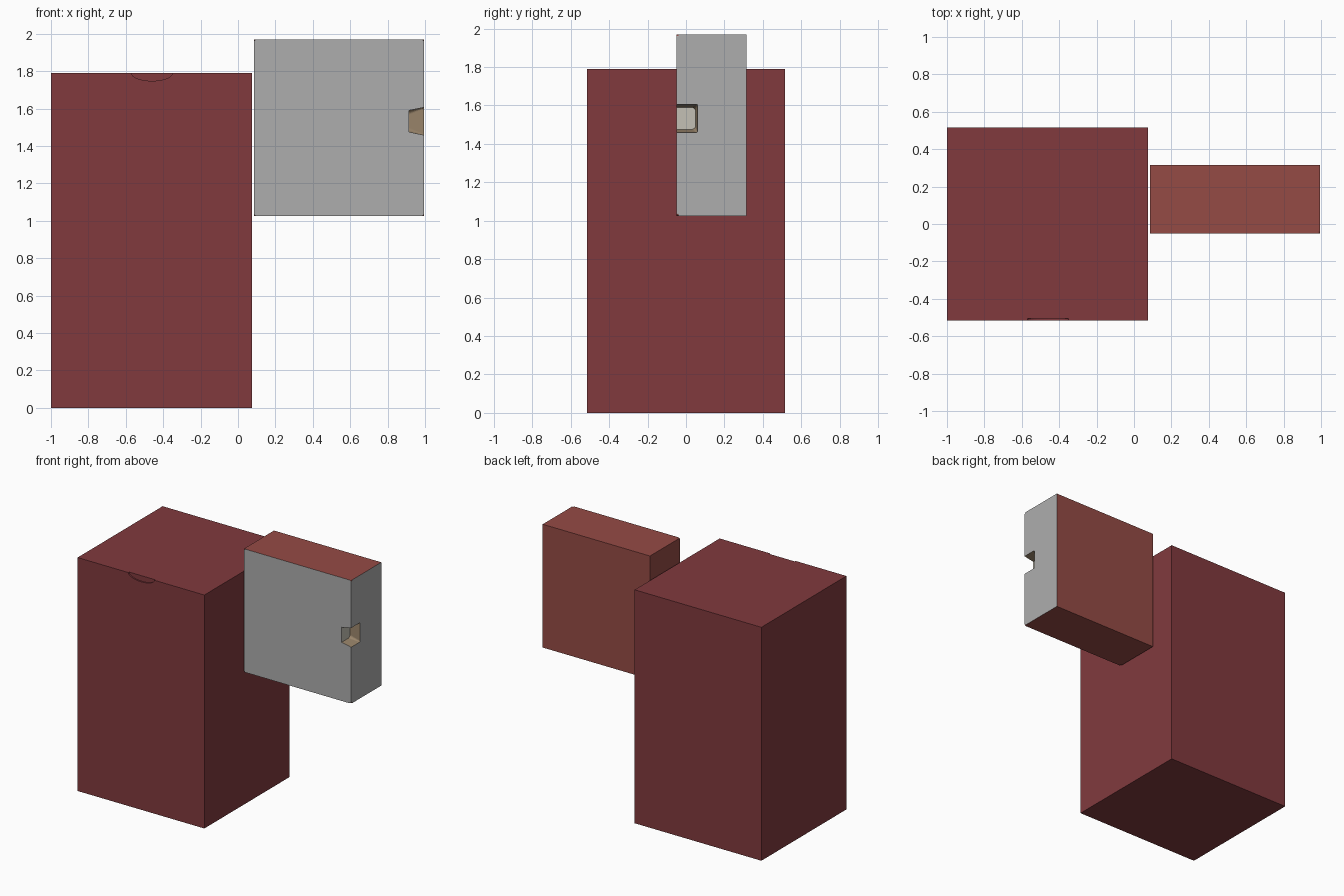
import bpy, bmesh, math
from mathutils import Vector

if "Cube" in bpy.data.objects:
    bpy.data.objects.remove(bpy.data.objects["Cube"])


def material(name, rgb):
    m = bpy.data.materials.new(name)
    m.diffuse_color = (*rgb, 1)
    m.use_nodes = True
    m.node_tree.nodes["Principled BSDF"].inputs["Base Color"].default_value = m.diffuse_color
    return m


DARK_RED = material("dark_red", (0.22, 0.042, 0.048))
RED = material("red", (0.30, 0.070, 0.060))
GREY = material("grey", (0.42, 0.42, 0.42))
TAN = material("tan", (0.33, 0.24, 0.15))
CREAM = material("cream", (0.55, 0.53, 0.46))


def finish(name, bm, mats, pick=lambda n: 0):
    """Turn a bmesh into an object; pick() chooses a material from a face normal."""
    bmesh.ops.recalc_face_normals(bm, faces=bm.faces)
    for f in bm.faces:
        f.material_index = pick(f.normal)
    me = bpy.data.meshes.new(name)
    bm.to_mesh(me)
    bm.free()
    for m in mats:
        me.materials.append(m)
    ob = bpy.data.objects.new(name, me)
    bpy.context.collection.objects.link(ob)
    return ob


def loft(bm, a, b):
    """Closed solid between two matching outlines."""
    va = [bm.verts.new(p) for p in a]
    vb = [bm.verts.new(p) for p in b]
    bm.faces.new(va)
    bm.faces.new(vb[::-1])
    for i in range(len(va)):
        j = (i + 1) % len(va)
        bm.faces.new((va[i], vb[i], vb[j], va[j]))


def slab(name, outline, y0, y1, mats, pick=lambda n: 0):
    """Extrude an x-z outline from y0 to y1."""
    bm = bmesh.new()
    loft(bm, [(x, y0, z) for x, z in outline], [(x, y1, z) for x, z in outline])
    return finish(name, bm, mats, pick)


def rect(x0, x1, z0, z1):
    return [(x0, z0), (x1, z0), (x1, z1), (x0, z1)]


def rounded(x0, x1, z0, z1, r, steps=4):
    pts = []
    for k, (x, z) in enumerate([(x1 - r, z1 - r), (x0 + r, z1 - r), (x0 + r, z0 + r), (x1 - r, z0 + r)]):
        for i in range(steps + 1):
            t = math.pi / 2 * (k + i / steps)
            pts.append((x + r * math.cos(t), z + r * math.sin(t)))
    return pts


# Tall base cabinet
slab("base_cabinet", rect(-1, 0.075, 0, 1.79), -0.505, 0.515, [DARK_RED])

# Thin front door with a finger scoop in its top edge
scoop = [(-0.46 + 0.11 * math.cos(t), 1.79 - 0.042 * math.sin(t))
         for t in (math.pi * i / 16 for i in range(17))]
slab("base_door", [(-1, 0), (0.075, 0), (0.075, 1.79)] + scoop + [(-1, 1.79)],
     -0.515, -0.505, [DARK_RED])

# Wall cabinet: red shell with a grey right side
wall = slab("wall_cabinet", rect(0.085, 0.995, 1.025, 1.97), -0.04, 0.315,
            [RED, GREY], lambda n: 1 if n.x > 0.9 else 0)

# Wall cabinet door: grey face, red edges, small rounded corners
door = slab("wall_door", rounded(0.085, 0.995, 1.025, 1.97, 0.015), -0.05, -0.04,
            [RED, GREY], lambda n: 1 if n.y < -0.9 or n.x > 0.9 else 0)


# Tapered grip pocket, open at the front and the right side
def pocket_ring(x, y, z0, z1, r):
    pts = [(-0.1, z0)]
    for k, zc in ((-1, z0 + r), (0, z1 - r)):
        pts += [(y - r + r * math.cos(t), zc + r * math.sin(t))
                for t in (math.pi / 2 * (k + i / 5) for i in range(6))]
    pts.append((-0.1, z1))
    return [(x, a, b) for a, b in pts]


bm = bmesh.new()
loft(bm, pocket_ring(0.915, 0.05, 1.475, 1.59, 0.022), pocket_ring(1.005, 0.061, 1.456, 1.608, 0.004))
cutter = finish("pocket_cutter", bm, [TAN, CREAM], lambda n: 1 if n.x < -0.95 else 0)
cutter.hide_render = True
cutter.hide_viewport = False
cutter.display_type = 'WIRE'

for ob in (wall, door):
    mod = ob.modifiers.new("pocket", 'BOOLEAN')
    mod.operation = 'DIFFERENCE'
    mod.solver = 'EXACT'
    mod.material_mode = 'TRANSFER'
    mod.object = cutter
